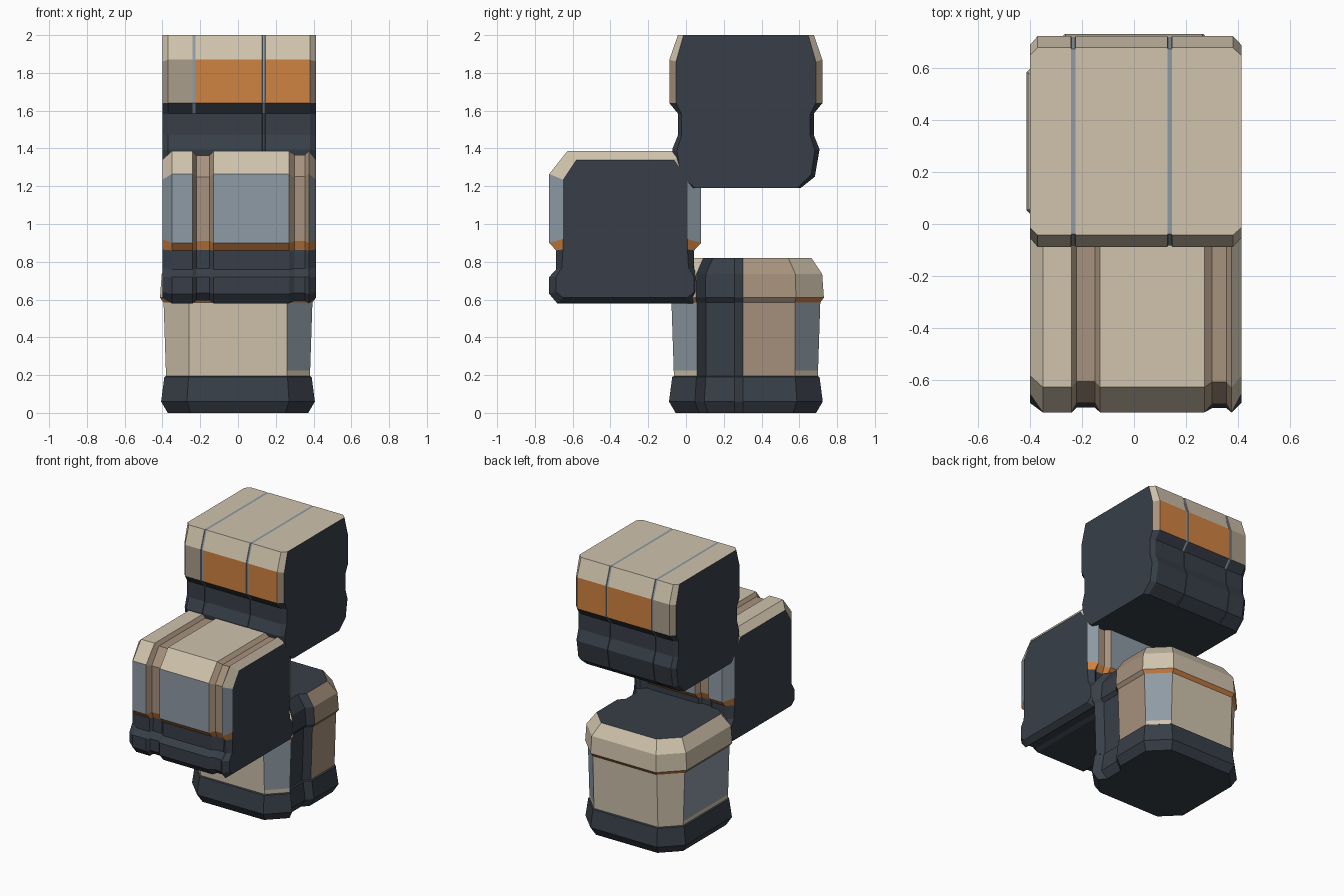
import bpy
import bmesh

cube = bpy.data.objects.get("Cube")
if cube:
    bpy.data.objects.remove(cube, do_unlink=True)


# Flat colours, given as display values and stored linear
def linear(c):
    c /= 255
    return c / 12.92 if c <= 0.04045 else ((c + 0.055) / 1.055) ** 2.4


COLOURS = {
    "beige": (208, 195, 172),
    "taupe": (170, 157, 139),
    "brown": (167, 146, 125),
    "orange": (208, 131, 66),
    "blue_grey": (143, 155, 165),
    "charcoal": (56, 63, 72),
}
NAMES = list(COLOURS)
MATERIALS = []
for name, rgb in COLOURS.items():
    mat = bpy.data.materials.new(name)
    mat.use_nodes = True
    value = [linear(c) for c in rgb] + [1]
    mat.diffuse_color = value
    mat.node_tree.nodes["Principled BSDF"].inputs["Base Color"].default_value = value
    MATERIALS.append(mat)


def loft(name, rings, colour, start_cap, end_cap):
    """Skin closed rings; colour(i, j) names the colour of band i, side j."""
    bm = bmesh.new()
    loops = [[bm.verts.new(p) for p in ring] for ring in rings]
    n = len(loops[0])
    for i in range(len(loops) - 1):
        for j in range(n):
            k = (j + 1) % n
            face = bm.faces.new((loops[i][j], loops[i][k], loops[i + 1][k], loops[i + 1][j]))
            face.material_index = NAMES.index(colour(i, j))
    for loop, cap in ((loops[0], start_cap), (loops[-1], end_cap)):
        bm.faces.new(loop).material_index = NAMES.index(cap)
    bmesh.ops.recalc_face_normals(bm, faces=bm.faces[:])
    mesh = bpy.data.meshes.new(name)
    bm.to_mesh(mesh)
    bm.free()
    for mat in MATERIALS:
        mesh.materials.append(mat)
    obj = bpy.data.objects.new(name, mesh)
    bpy.context.collection.objects.link(obj)


def crate(name, centre_y, outer, inner, stations, colour):
    """Sweep a mirrored side profile along x, sinking it towards the inner one."""
    n = len(outer)
    rings = []
    for x, sink in stations:
        half = [(a + (c - a) * sink, b + (d - b) * sink)
                for (a, b), (c, d) in zip(outer, inner)]
        rings.append([(x, centre_y + y, z) for y, z in half]
                     + [(x, centre_y - y, z) for y, z in reversed(half)])

    def side_colour(i, j):
        segment = j if j < n else 2 * n - 2 - j  # -1 is the top
        x = (stations[i][0] + stations[i + 1][0]) / 2
        return colour(x, segment)

    loft(name, rings, side_colour, "charcoal", "charcoal")


# Upper crate: beige lid, orange panels, thin seams, charcoal tray
SEAMS = (-0.233, 0.137)


def seam(x):
    return [(x - 0.009, 0), (x - 0.007, 0.15), (x + 0.007, 0.15), (x + 0.009, 0)]


def upper_colour(x, segment):
    if segment > 2:
        return "charcoal"
    if any(abs(x - s) < 0.009 for s in SEAMS):
        return "blue_grey"
    if segment < 1:
        return "beige"
    if segment == 2:
        return "charcoal"
    if x > 0.38:
        return "brown"
    return "orange" if x > SEAMS[0] else "taupe"


crate("upper_crate", 0.317,
      [(0.36, 2.0), (0.405, 1.87), (0.405, 1.64), (0.36, 1.585),
       (0.36, 1.47), (0.39, 1.395), (0.365, 1.25), (0.29, 1.19)],
      [(0.33, 2.0), (0.37, 1.86), (0.37, 1.64), (0.34, 1.58),
       (0.34, 1.47), (0.365, 1.39), (0.345, 1.26), (0.27, 1.19)],
      [(-0.4, 1), (-0.37, 0)] + seam(SEAMS[0]) + seam(SEAMS[1]) + [(0.38, 0), (0.413, 1)],
      upper_colour)


# Front crate: two wrapping strap grooves, blue grey panels, charcoal tray
def front_colour(x, segment):
    if segment > 2:
        return "charcoal"
    if segment == 2:
        return "orange"
    if -0.24 < x < -0.13 or 0.27 < x < 0.375:
        return "brown"
    return "blue_grey" if segment == 1 else "beige"


crate("front_crate", -0.322,
      [(0.305, 1.387), (0.402, 1.265), (0.402, 0.9), (0.365, 0.86),
       (0.365, 0.76), (0.402, 0.72), (0.402, 0.63), (0.36, 0.58)],
      [(0.26, 1.34), (0.33, 1.235), (0.33, 0.92), (0.33, 0.865),
       (0.335, 0.77), (0.365, 0.72), (0.365, 0.64), (0.33, 0.61)],
      [(-0.4, 1), (-0.35, 0), (-0.24, 0), (-0.22, 0.5), (-0.15, 0.5), (-0.13, 0),
       (0.27, 0), (0.3, 0.45), (0.355, 0.45), (0.375, 0), (0.413, 1)],
      front_colour)


# Lower drum: eight sides with an upright charcoal channel on the left side
def drum_ring(z, a, f):
    outline = [(-f, -a), (f, -a), (a, -f), (a - 0.04, 0.05 - f), (a - 0.04, -0.06),
               (a, -0.015), (a, f), (f, a), (-f, a), (-a, f), (-a, -f)]
    return [(x, y + 0.317, z) for x, y in outline]


CHANNEL = (2, 3, 4)
LEFT, BACK_LEFT, RIGHT, FRONT_LEFT = 5, 6, 9, 1


def drum_colour(band, side):
    if band < 3 or side in CHANNEL:
        return "charcoal"
    if side == LEFT:
        return "brown"
    if band == 4 and side in (FRONT_LEFT, BACK_LEFT, RIGHT):
        return "blue_grey"
    if band == 5:
        return "brown" if side == RIGHT else "orange"
    return "beige"


DRUM = [(0, 0.372, 0.25), (0.06, 0.407, 0.27), (0.19, 0.39, 0.262), (0.195, 0.381, 0.26),
        (0.225, 0.382, 0.26), (0.585, 0.394, 0.26), (0.61, 0.413, 0.265),
        (0.735, 0.404, 0.262), (0.82, 0.347, 0.225)]
loft("lower_drum", [drum_ring(*r) for r in DRUM], drum_colour, "charcoal", "charcoal")
